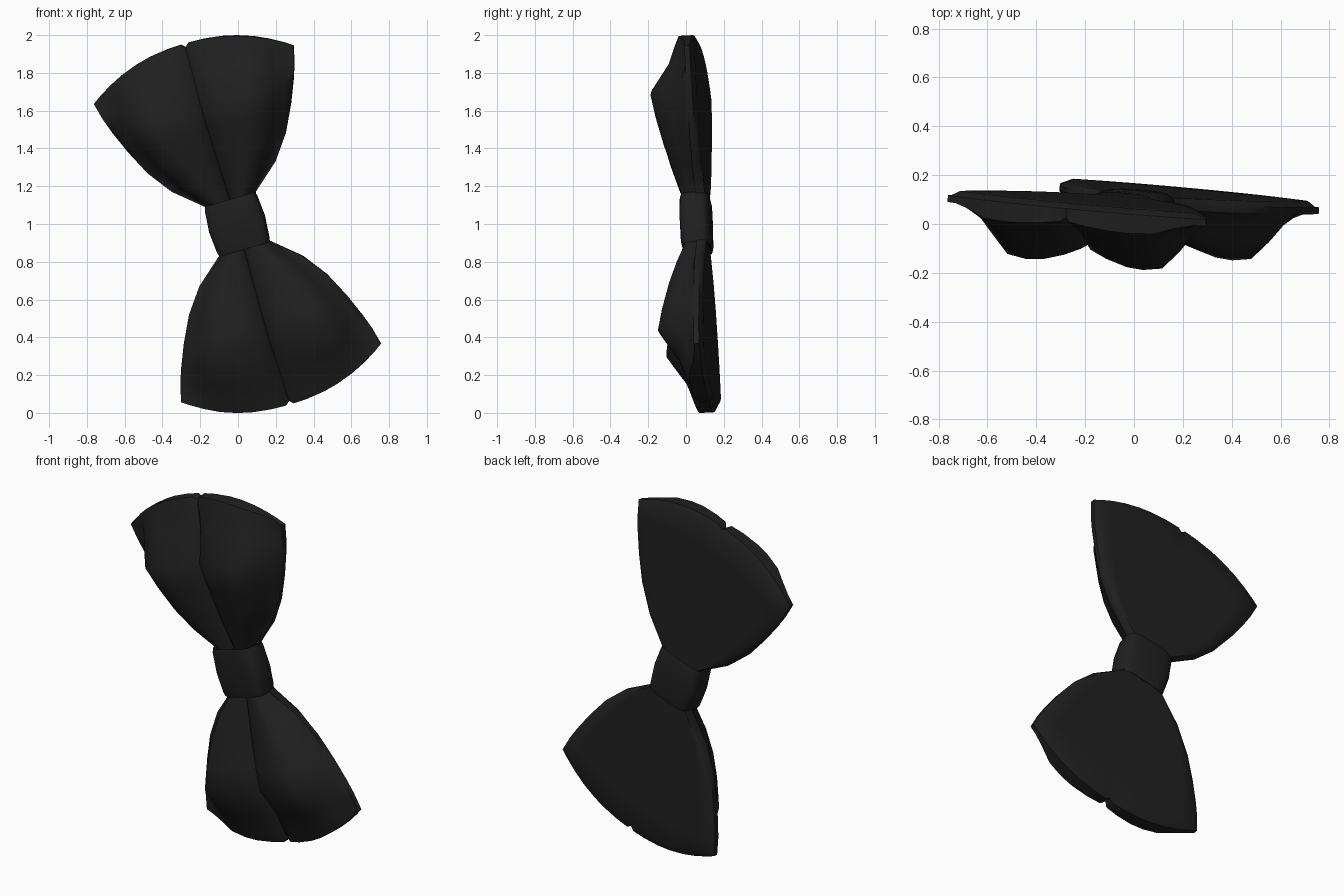
import bpy, bmesh, math
from mathutils import Vector

if "Cube" in bpy.data.objects:
    bpy.data.objects.remove(bpy.data.objects["Cube"])

# local frame of the tilted bow: V across, U along, W out of the front
V = Vector((0.96, -0.0907, 0.281)).normalized()
U = Vector((-0.281, -0.0303, 0.96)).normalized()
W = U.cross(V).normalized()
if W.y > 0:
    W = -W
ORIGIN = Vector((0.0, 0.115, 1.003))

fabric = bpy.data.materials.new("black fabric")
fabric.diffuse_color = (0.014, 0.014, 0.014, 1)
fabric.use_nodes = True
fabric.node_tree.nodes["Principled BSDF"].inputs["Base Color"].default_value = fabric.diffuse_color


def place(u, v, w):
    return ORIGIN + U * u + V * v + W * w


def finish(name, bm, angle):
    bmesh.ops.recalc_face_normals(bm, faces=bm.faces[:])
    me = bpy.data.meshes.new(name)
    bm.to_mesh(me)
    bm.free()
    ob = bpy.data.objects.new(name, me)
    bpy.context.collection.objects.link(ob)
    me.materials.append(fabric)
    bpy.ops.object.select_all(action='DESELECT')
    ob.select_set(True)
    bpy.context.view_layer.objects.active = ob
    bpy.ops.object.shade_smooth_by_angle(angle=math.radians(angle))


# wing rows: centre u, drop of u at the corners, half width, puff height
ROWS = [(0.05, 0, 0.12, 0.11), (0.135, 0, 0.14, 0.125), (0.26, 0, 0.286, 0.165),
        (0.39, 0, 0.382, 0.205), (0.53, 0, 0.452, 0.24), (0.65, 0, 0.502, 0.262),
        (0.82, 0.09, 0.53, 0.16), (0.95, 0.155, 0.546, 0.118), (0.995, 0.172, 0.553, 0.10)]
# puff profile from crease to side: fraction of half width, fraction of height
HALF = [(0, 0.62), (0.04, 0.76), (0.18, 0.88), (0.36, 0.98), (0.5, 1.0),
        (0.66, 0.95), (0.8, 0.66), (0.92, 0.32), (1, 0)]
COLS = [(-t, f) for t, f in HALF[:0:-1]] + HALF


def wing(name, s):
    bm = bmesh.new()
    front, back = [], []
    for i, (u0, drop, hw, h) in enumerate(ROWS):
        fr, br = [], []
        last = i == len(ROWS) - 1
        for t, f in COLS:
            u = u0 - drop * abs(t) ** 2.3
            if t == 0 and last:
                u -= 0.02          # small notch at the end of the crease
            edge = last or abs(t) == 1
            fr.append(bm.verts.new(place(s * u, s * hw * t, max(0.05, h * f))))
            br.append(bm.verts.new(place(s * u, s * hw * t, 0.022 if edge else 0.0)))
        front.append(fr)
        back.append(br)
    n, m = len(ROWS), len(COLS)
    for g in (front, back):
        for i in range(n - 1):
            for j in range(m - 1):
                bm.faces.new((g[i][j], g[i][j + 1], g[i + 1][j + 1], g[i + 1][j]))
    # rim closing front and back
    for i in range(n - 1):
        for j in (0, m - 1):
            bm.faces.new((front[i][j], front[i + 1][j], back[i + 1][j], back[i][j]))
    for j in range(m - 1):
        for i in (0, n - 1):
            bm.faces.new((front[i][j], front[i][j + 1], back[i][j + 1], back[i][j]))
    finish(name, bm, 50)


wing("upper_wing", 1)
wing("lower_wing", -1)

# knot: rounded band around the middle
bm = bmesh.new()
rings = []
SEG = 20
for u, hv, hw in [(-0.125, 0.12, 0.062), (-0.138, 0.138, 0.076), (-0.115, 0.145, 0.081),
                  (0, 0.155, 0.083), (0.115, 0.145, 0.081), (0.138, 0.138, 0.076),
                  (0.125, 0.12, 0.062)]:
    ring = []
    for k in range(SEG):
        a = 2 * math.pi * k / SEG
        c, d = math.cos(a), math.sin(a)
        ring.append(bm.verts.new(place(
            u, hv * math.copysign(abs(c) ** 0.5, c),
            0.06 + hw * math.copysign(abs(d) ** 0.5, d))))
    rings.append(ring)
for a, b in zip(rings, rings[1:]):
    for k in range(SEG):
        q = (k + 1) % SEG
        bm.faces.new((a[k], a[q], b[q], b[k]))
bm.faces.new(rings[0])
bm.faces.new(rings[-1])
finish("knot", bm, 50)
